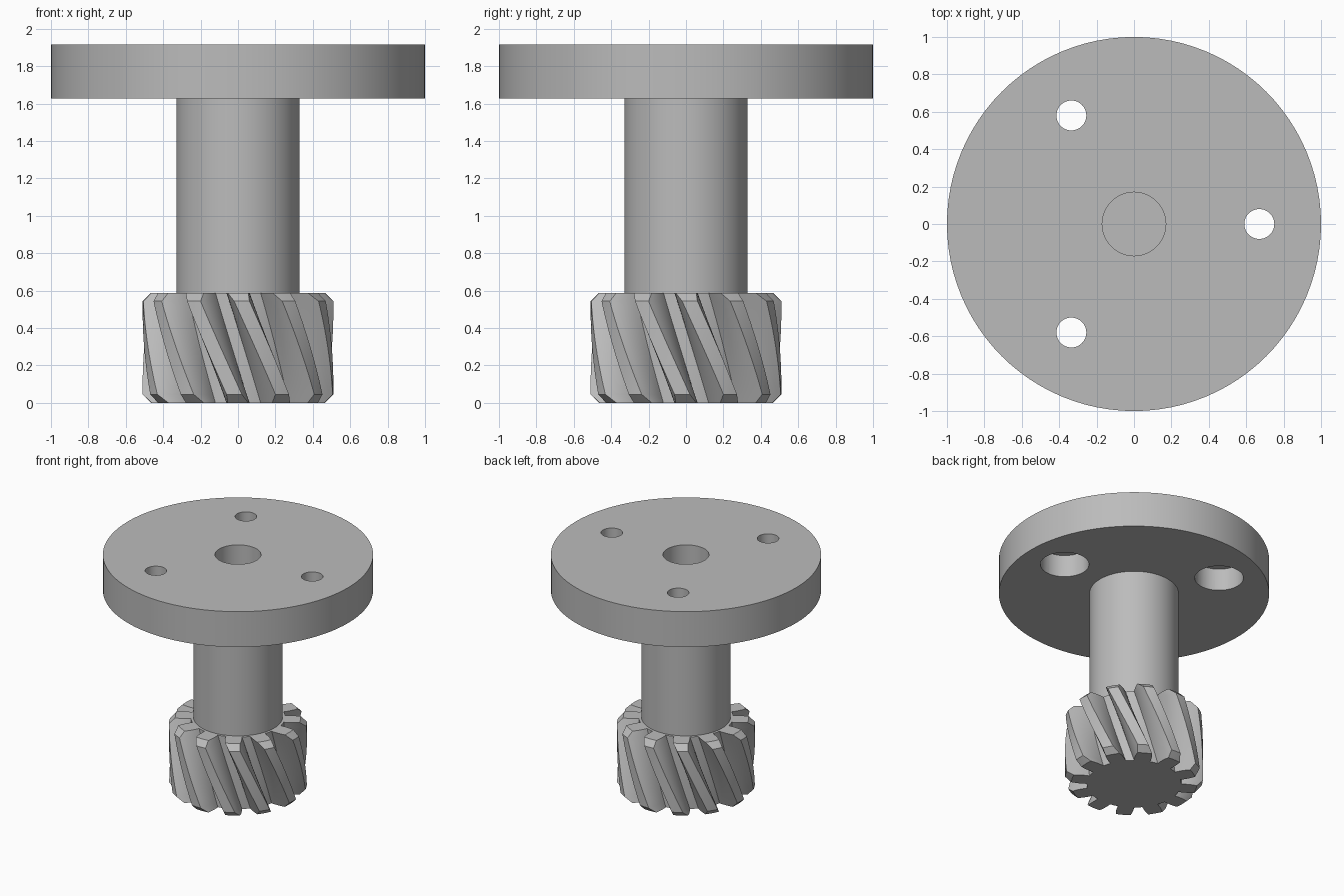
import bpy, bmesh
from math import sin, cos, pi, radians

if "Cube" in bpy.data.objects:
    bpy.data.objects.remove(bpy.data.objects["Cube"])

steel = bpy.data.materials.new("grey steel")
steel.use_nodes = True
colour = (0.5, 0.5, 0.5, 1)
steel.diffuse_color = colour
steel.node_tree.nodes["Principled BSDF"].inputs["Base Color"].default_value = colour

GEAR_TOP, FLANGE_BOTTOM, TOP = 0.588, 1.626, 1.915
TEETH, TWIST, CHAMFER = 12, radians(-30), 0.045
ROOT, TIP = 0.35, 0.51


def finish(bm, name):
    bmesh.ops.recalc_face_normals(bm, faces=bm.faces)
    mesh = bpy.data.meshes.new(name)
    bm.to_mesh(mesh)
    bm.free()
    mesh.materials.append(steel)
    obj = bpy.data.objects.new(name, mesh)
    bpy.context.collection.objects.link(obj)
    return obj


def loft(name, rings):
    """Skin a stack of equal-length closed rings and cap both ends."""
    bm = bmesh.new()
    loops = [[bm.verts.new(p) for p in ring] for ring in rings]
    n = len(loops[0])
    for low, high in zip(loops, loops[1:]):
        for i in range(n):
            j = (i + 1) % n
            bm.faces.new((low[i], low[j], high[j], high[i]))
    bm.faces.new(loops[0])
    bm.faces.new(loops[-1])
    return finish(bm, name)


def lathe(name, profile, x=0, y=0, sides=96):
    """Turn (radius, height) points into a capped solid."""
    turns = [2 * pi * i / sides for i in range(sides)]
    return loft(name, [[(x + r * cos(a), y + r * sin(a), z) for a in turns]
                       for r, z in profile])


def combine(target, other, operation):
    mod = target.modifiers.new(other.name, "BOOLEAN")
    mod.operation, mod.solver, mod.object = operation, "EXACT", other
    bpy.context.view_layer.objects.active = target
    bpy.ops.object.modifier_apply(modifier=mod.name)
    bpy.data.objects.remove(other)


def half_angle(r):
    """Half of the tooth's angular width at a radius."""
    t = (r - ROOT) / (TIP - ROOT)
    return radians(9.8 - 1.6 * t - 3.6 * t * t)


def gear_ring(z):
    """One twisted tooth outline, with the tips cut back at both ends."""
    tip = TIP - max(0, CHAMFER - min(z, GEAR_TOP - z))
    radii = [ROOT + (tip - ROOT) * k / 6 for k in range(7)]
    ring = []
    for tooth in range(TEETH):
        mid = 2 * pi * tooth / TEETH + TWIST * z / GEAR_TOP
        flank = [(r, -half_angle(r)) for r in radii]
        outline = flank + [(tip, 0)] + [(r, -a) for r, a in reversed(flank)]
        outline.append((ROOT, pi / TEETH))
        ring += [(r * cos(mid + a), r * sin(mid + a), z) for r, a in outline]
    return ring


# Helical pinion
steps = 16
inner = [CHAMFER + (GEAR_TOP - 2 * CHAMFER) * i / steps for i in range(steps + 1)]
pinion = loft("helical_pinion", [gear_ring(z) for z in [0] + inner + [GEAR_TOP]])

# Shaft and flange turned as one piece
body = lathe("flanged_shaft", [(0.33, 0.4), (0.33, FLANGE_BOTTOM),
                               (1, FLANGE_BOTTOM), (1, TOP)])
combine(body, pinion, "UNION")
body.name = "flanged_pinion_shaft"

# Blind centre bore
combine(body, lathe("bore", [(0.17, 0.6), (0.17, 2)], sides=64), "DIFFERENCE")

# Three bolt holes, counterbored from below
for i in range(3):
    a = 2 * pi * i / 3
    hole = lathe("bolt_hole", [(0.18, 1.5), (0.18, FLANGE_BOTTOM + 0.18),
                               (0.08, FLANGE_BOTTOM + 0.18), (0.08, 2)],
                 0.67 * cos(a), 0.67 * sin(a), 48)
    # The cutter starts below the flange and clears the shaft
    combine(body, hole, "DIFFERENCE")

bpy.ops.object.select_all(action="DESELECT")
body.select_set(True)
bpy.context.view_layer.objects.active = body
bpy.ops.object.shade_smooth_by_angle(angle=radians(30))
